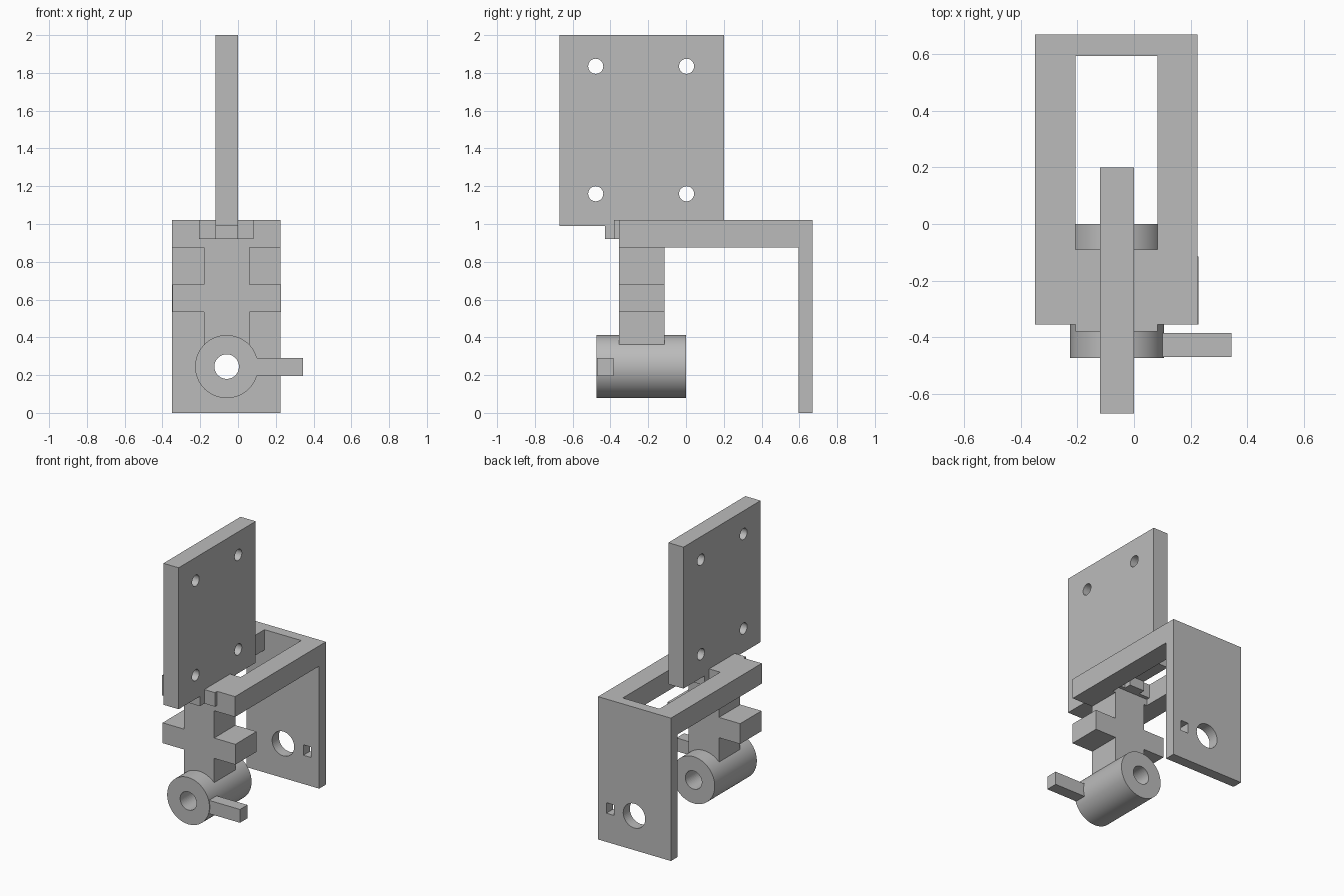
import bpy, bmesh, math
from mathutils import Vector

cube = bpy.data.objects.get("Cube")
if cube:
    bpy.data.objects.remove(cube, do_unlink=True)

grey = bpy.data.materials.new("light grey")
grey.use_nodes = True
COLOUR = (0.5, 0.5, 0.5, 1)
grey.diffuse_color = COLOUR
grey.node_tree.nodes["Principled BSDF"].inputs["Base Color"].default_value = COLOUR


def prism(name, outline, axis, lo, hi):
    """Extrude a 2D outline along an axis; the outline uses the other two axes in order."""
    bm = bmesh.new()

    def point(a, b, c):
        co = [a, b]
        co.insert(axis, c)
        return Vector(co)

    base = bm.faces.new([bm.verts.new(point(a, b, lo)) for a, b in outline])
    grown = bmesh.ops.extrude_face_region(bm, geom=[base])["geom"]
    verts = [g for g in grown if isinstance(g, bmesh.types.BMVert)]
    bmesh.ops.translate(bm, verts=verts, vec=point(0, 0, hi - lo))
    bmesh.ops.recalc_face_normals(bm, faces=bm.faces)
    mesh = bpy.data.meshes.new(name)
    bm.to_mesh(mesh)
    bm.free()
    mesh.materials.append(grey)
    obj = bpy.data.objects.new(name, mesh)
    bpy.context.collection.objects.link(obj)
    return obj


def box(name, x, y, z):
    return prism(name, [(x[0], y[0]), (x[1], y[0]), (x[1], y[1]), (x[0], y[1])], 2, *z)


def rod(name, a, b, radius, axis, lo, hi, sides=64):
    ring = [(a + radius * math.cos(math.tau * i / sides),
             b + radius * math.sin(math.tau * i / sides)) for i in range(sides)]
    return prism(name, ring, axis, lo, hi)


def cut(target, *cutters):
    for cutter in cutters:
        mod = target.modifiers.new("cut", "BOOLEAN")
        mod.operation = "DIFFERENCE"
        mod.solver = "EXACT"
        mod.object = cutter
        cutter.hide_render = True
        cutter.hide_viewport = True
        cutter.display_type = "WIRE"


def smooth(obj):
    bpy.ops.object.select_all(action="DESELECT")
    obj.select_set(True)
    bpy.context.view_layer.objects.active = obj
    bpy.ops.object.shade_smooth_by_angle(angle=math.radians(35))


MID = -0.06             # shared centre line in x
LEFT, RIGHT = 0.225, -0.35
FRONT, BAR = -0.355, -0.115
AXLE = 0.245            # height of the sleeve and the leg hole

# Frame with its back leg: side profile, then the opening and holes
frame = prism("frame", [(FRONT, 0.875), (0.595, 0.875), (0.595, 0), (0.67, 0),
                        (0.67, 1.02), (FRONT, 1.02)], 0, RIGHT, LEFT)
opening = box("opening_cutter", (-0.207, 0.083), (BAR, 0.595), (0.8, 1.1))
axle_hole = rod("axle_hole_cutter", MID, AXLE, 0.087, 1, 0.5, 0.8, 48)
key_slot = box("key_slot_cutter", (0.10, 0.16), (0.5, 0.8), (0.205, 0.28))
cut(frame, opening, axle_hole, key_slot)

# Stepped lips on both sides of the front bar
for side, edge, out in (("front", FRONT, -1), ("back", BAR, 1)):
    step = sorted((edge, edge + out * 0.025))
    tip = sorted((edge, edge + out * 0.075))
    box(side + "_lip", (-0.207, 0.083), step, (0.92, 1.02))
    box(side + "_lip_tip", (-0.12, 0), tip, (0.92, 0.99))

# Upright mounting plate with four screw holes
plate = box("mounting_plate", (-0.12, 0), (-0.67, 0.2), (0.99, 2))
cut(plate, *[rod("screw_hole_cutter", y, z, 0.04, 0, -0.3, 0.2, 32)
             for y in (-0.478, 0.003) for z in (1.16, 1.835)])

# Cross-shaped hanger
half = [(0.12, 0.35), (0.12, 0.535), (0.2875, 0.535),
        (0.2875, 0.68), (0.12, 0.68), (0.12, 0.875)]
outline = [(MID + x, z) for x, z in half] + [(MID - x, z) for x, z in reversed(half)]
prism("cross_hanger", outline, 1, FRONT, BAR)

# Sleeve with a bore and a side handle
sleeve = rod("sleeve", MID, AXLE, 0.167, 1, -0.475, 0)
cut(sleeve, rod("bore_cutter", MID, AXLE, 0.065, 1, -0.7, 0.2, 48))
box("handle", (0.06, 0.345), (-0.47, -0.385), (0.195, 0.29))

for part in (frame, plate, sleeve):
    smooth(part)
